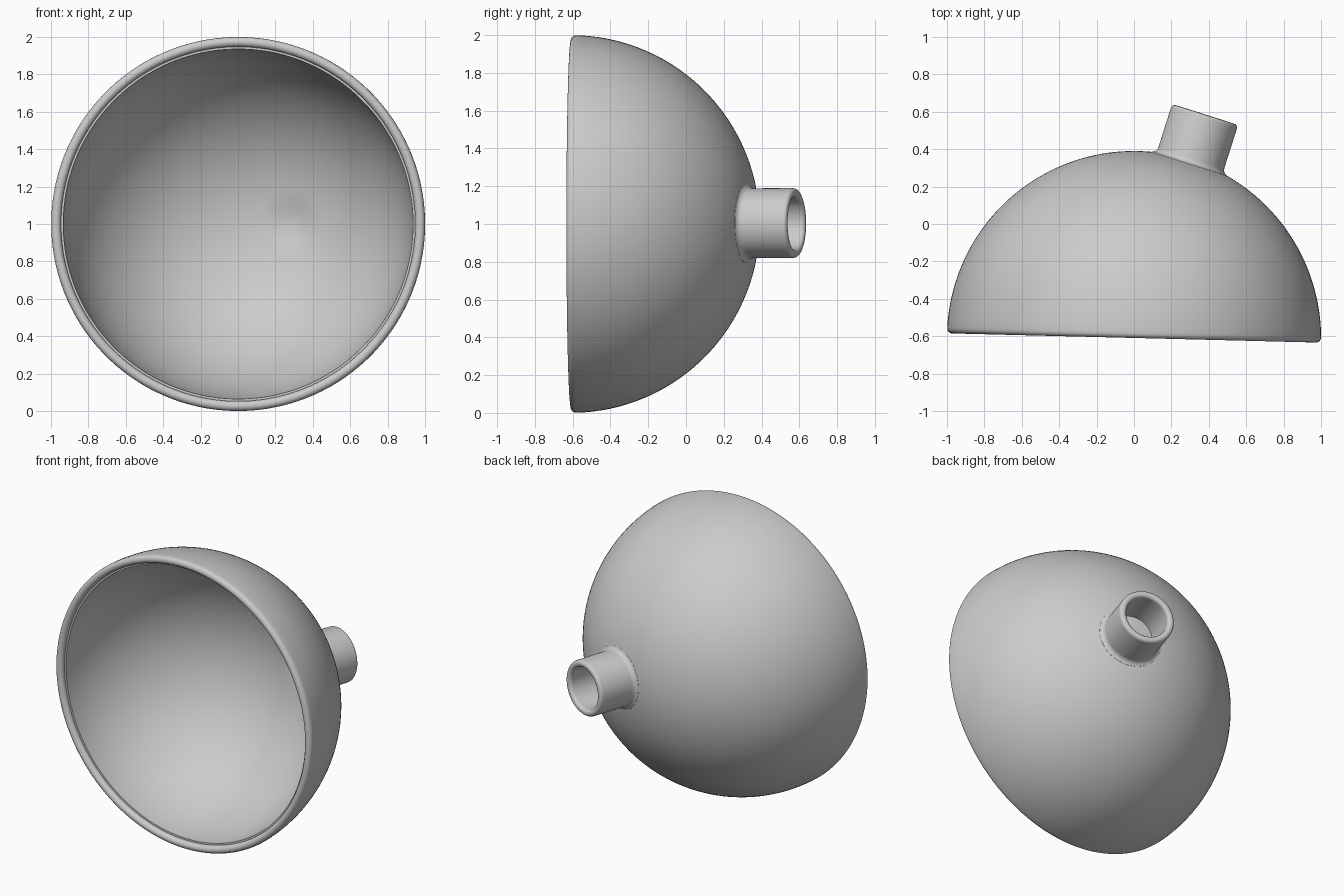
import bpy, bmesh, math
from mathutils import Vector

if "Cube" in bpy.data.objects:
    bpy.data.objects.remove(bpy.data.objects["Cube"])

CENTRE = Vector((0, -0.61, 1.0))
BOWL_AXIS = Vector((0.025, 1, 0)).normalized()
TUBE_AXIS = Vector((0.303, 0.953, 0.004)).normalized()


def lathe(name, profile, axis, steps, closed=False, shape=None):
    """Spin (radius, height) points around an axis through CENTRE."""
    bm = bmesh.new()
    pts = [bm.verts.new((r, 0, h)) for r, h in profile]
    edges = [bm.edges.new(p) for p in zip(pts, pts[1:])]
    if closed:
        edges.append(bm.edges.new((pts[-1], pts[0])))
    bmesh.ops.spin(bm, geom=pts + edges, cent=(0, 0, 0), axis=(0, 0, 1),
                   angle=math.tau, steps=steps, use_merge=False)
    bmesh.ops.remove_doubles(bm, verts=bm.verts[:], dist=1e-4)
    rot = Vector((0, 0, 1)).rotation_difference(axis).to_matrix()
    for v in bm.verts:
        v.co = rot @ v.co
        if shape:
            v.co = shape(v.co)
        v.co += CENTRE
    bmesh.ops.recalc_face_normals(bm, faces=bm.faces[:])
    me = bpy.data.meshes.new(name)
    bm.to_mesh(me)
    bm.free()
    ob = bpy.data.objects.new(name, me)
    bpy.context.collection.objects.link(ob)
    bpy.context.view_layer.objects.active = ob
    ob.select_set(True)
    bpy.ops.object.shade_smooth_by_angle(angle=math.radians(40))
    ob.select_set(False)
    return ob


def arc(radius, a0, a1, n, r=0, h=0):
    angles = [math.radians(a0 + (a1 - a0) * i / n) for i in range(n + 1)]
    return [(r + radius * math.cos(a), h + radius * math.sin(a)) for a in angles]


def dimple(p):
    # shallow hollow inside the bowl, behind the tube
    if p.length < 0.94 and p.dot(TUBE_AXIS) > 0:
        off = (p - TUBE_AXIS * p.dot(TUBE_AXIS)).length
        if off < 0.18:
            return p * (1 + 0.009 * (1 + math.cos(math.pi * off / 0.18)))
    return p


# Bowl: outer dome, rounded lip, small inner step, inner dome
bowl_profile = [(0, 1.0)] + arc(1.0, 89, 2, 58)
bowl_profile += arc(0.026, 0, -180, 10, 0.973, 0.027)
bowl_profile += [(0.947, 0.035), (0.935, 0.035)]
bowl_profile += arc(0.9355, 3, 89, 57) + [(0, 0.9355)]
lathe("bowl", bowl_profile, BOWL_AXIS, 128, shape=dimple)

# Tube: blind socket with rounded end and a small fillet at the dome
tube_profile = [(0.14, 0.975), (0.14, 1.23)]
tube_profile += arc(0.02, 180, 90, 5, 0.16, 1.234)
tube_profile += arc(0.02, 90, 0, 5, 0.165, 1.234)
tube_profile += arc(0.035, 180, 255, 6, 0.22, 1.012) + [(0.22, 0.96)]
lathe("tube", tube_profile, TUBE_AXIS, 64, closed=True)
